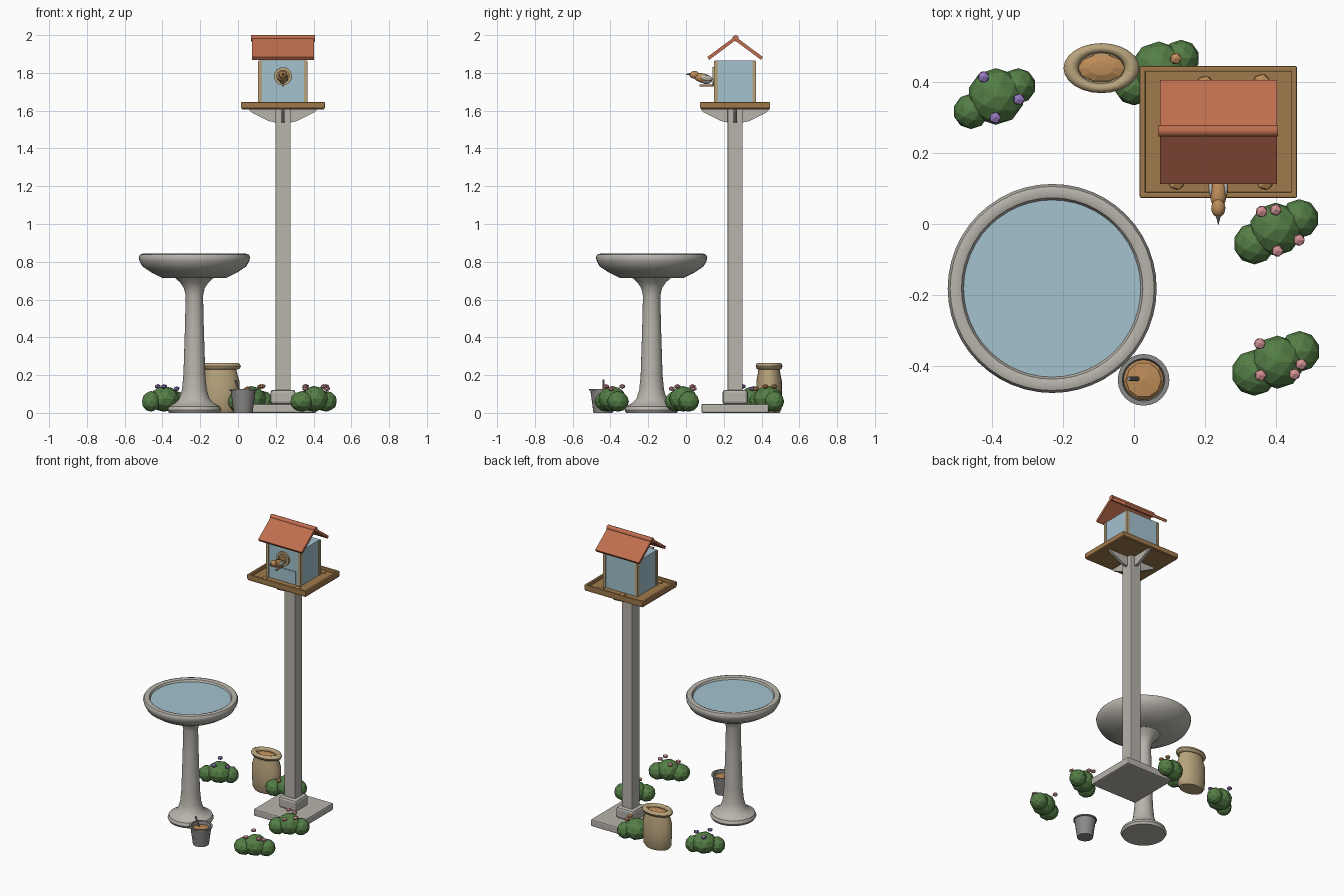
import bpy, bmesh, math
from mathutils import Vector, Matrix

if "Cube" in bpy.data.objects:
    bpy.data.objects.remove(bpy.data.objects["Cube"])


def lin(c):
    return c / 12.92 if c <= 0.04045 else ((c + 0.055) / 1.055) ** 2.4


def material(name, r, g, b):
    m = bpy.data.materials.new(name)
    m.diffuse_color = (lin(r / 255), lin(g / 255), lin(b / 255), 1)
    m.use_nodes = True
    m.node_tree.nodes["Principled BSDF"].inputs["Base Color"].default_value = m.diffuse_color
    return m


STONE = material("stone_grey", 184, 180, 172)
METAL = material("bucket_grey", 140, 138, 136)
BLUE = material("pale_blue", 163, 194, 207)
ROOF = material("terracotta", 192, 110, 79)
WOOD = material("brown_wood", 160, 122, 76)
SACK = material("sack_tan", 184, 163, 124)
LEAF = material("leaf_green", 84, 126, 70)
PURPLE = material("purple_petal", 150, 122, 190)
PINK = material("pink_petal", 210, 146, 148)
SEED = material("seed_tan", 188, 140, 88)


def finish(name, bm, mat, smooth=None, bevel=0):
    bmesh.ops.recalc_face_normals(bm, faces=bm.faces)
    me = bpy.data.meshes.new(name)
    bm.to_mesh(me)
    bm.free()
    ob = bpy.data.objects.new(name, me)
    bpy.context.collection.objects.link(ob)
    me.materials.append(mat)
    if bevel:
        mod = ob.modifiers.new("bevel", 'BEVEL')
        mod.width, mod.segments = bevel, 2
    if smooth:
        bpy.ops.object.select_all(action='DESELECT')
        ob.select_set(True)
        bpy.context.view_layer.objects.active = ob
        bpy.ops.object.shade_smooth_by_angle(angle=math.radians(smooth))
    return ob


def box(name, lo, hi, mat, bevel=0):
    lo, hi = Vector(lo), Vector(hi)
    bm = bmesh.new()
    bmesh.ops.create_cube(bm, size=1, matrix=Matrix.Translation((lo + hi) / 2)
                          @ Matrix.Diagonal((*(hi - lo), 1)))
    return finish(name, bm, mat, bevel=bevel)


def lathe(name, center, profile, mat, segs=40, sy=1, smooth=40, rot=None):
    """Rings of (radius, height); sy squashes the rings, zero radius closes an end."""
    bm = bmesh.new()
    rings = []
    for r, z in profile:
        n = 1 if r == 0 else segs
        rings.append([bm.verts.new((r * math.cos(t * math.tau / segs),
                                    r * sy * math.sin(t * math.tau / segs), z)) for t in range(n)])
    for a, b in zip(rings, rings[1:]):
        for i in range(segs):
            j = (i + 1) % segs
            quad = [a[i % len(a)], a[j % len(a)], b[j % len(b)], b[i % len(b)]]
            bm.faces.new(list(dict.fromkeys(quad)))
    m = Matrix.Translation(center) @ (rot or Matrix())
    bmesh.ops.transform(bm, matrix=m, verts=bm.verts)
    return finish(name, bm, mat, smooth)


def blob(name, center, radii, mat, sub=2, smooth=None, rot=None):
    bm = bmesh.new()
    bmesh.ops.create_icosphere(bm, subdivisions=sub, radius=1, matrix=Matrix.Translation(center)
                               @ (rot or Matrix()) @ Matrix.Diagonal((*radii, 1)))
    return finish(name, bm, mat, smooth)


def prism(name, outline, axis, lo, hi, mat):
    """Extrude an outline of (u, z) along x or y."""
    bm = bmesh.new()
    put = (lambda u, z, d: (d, u, z)) if axis == 'x' else (lambda u, z, d: (u, d, z))
    face = bm.faces.new([bm.verts.new(put(u, z, lo)) for u, z in outline])
    ext = bmesh.ops.extrude_face_region(bm, geom=[face])
    bmesh.ops.translate(bm, vec=put(0, 0, hi - lo),
                        verts=[v for v in ext['geom'] if isinstance(v, bmesh.types.BMVert)])
    return finish(name, bm, mat)


# Bird bath
BATH = (-0.231, -0.182, 0)
lathe("bath_pedestal", BATH, [(0, 0), (.135, 0), (.143, .015), (.135, .035), (.105, .05), (.08, .075),
      (.066, .12), (.058, .2), (.05, .45), (.046, .62), (.055, .66), (.075, .69), (.108, .72), (0, .72)], STONE)
lathe("bath_bowl", BATH, [(0, .715), (.17, .715), (.23, .745), (.275, .775), (.291, .805), (.295, .825),
      (.288, .838), (.272, .843), (.256, .837), (.248, .82), (0, .8)], STONE, 48)
lathe("bath_water", BATH, [(0, .815), (.25, .815), (.25, .824), (0, .824)], BLUE, 48)

# Post, footing and tray brackets
CX, CY = .238, .26
box("footing", (CX - .178, CY - .178, 0), (CX + .178, CY + .178, .048), STONE, .008)
box("post_collar", (CX - .067, CY - .067, .045), (CX + .067, CY + .067, .122), STONE, .015)
box("post", (CX - .04, CY - .04, .1), (CX + .04, CY + .04, 1.607), STONE, .004)
for axis, u, d in (('y', CX, CY), ('x', CY, CX)):
    for s in (-1, 1):
        prism("tray_bracket", [(u + s * .03, 1.605), (u + s * .18, 1.605), (u + s * .165, 1.59),
              (u + s * .075, 1.545), (u + s * .03, 1.535)], axis, d - .009, d + .009, STONE)

# Feeding tray with raised rim
TX, TY = .222, .186
box("tray_floor", (CX - TX + .005, CY - TY + .005, 1.605), (CX + TX - .005, CY + TY - .005, 1.625), WOOD)
for s in (-1, 1):
    x, y = CX + s * (TX - .008), CY + s * (TY - .008)
    box("tray_rim_side", (x - .008, CY - TY, 1.612), (x + .008, CY + TY, 1.645), WOOD, .004)
    box("tray_rim_end", (CX - TX, y - .008, 1.612), (CX + TX, y + .008, 1.645), WOOD, .004)
for x, y in ((.36, .405), (.37, .115), (.12, .115), (.2, .4)):
    blob("seed_pile", (x, y, 1.627), (.025, .02, .014), SEED, 1)

# House walls, corner trim and front panel
HX, HY = .127, .107
box("house_walls", (CX - HX, CY - HY, 1.62), (CX + HX, CY + HY, 1.865), BLUE)
for sx in (-1, 1):
    for sy in (-1, 1):
        x, y = CX + sx * (HX - .006), CY + sy * (HY - .006)
        box("corner_trim", (x - .01, y - .01, 1.62), (x + .01, y + .01, 1.863), SACK)
F = CY - HY
box("front_panel", (CX - .093, F - .005, 1.63), (CX + .093, F + .002, 1.717), BLUE)
TO_FRONT = Matrix.Rotation(math.pi / 2, 4, 'X')
lathe("entrance_ring", (CX, F, 1.782), [(.032, -.002), (.048, -.002), (.048, .012), (.032, .012),
      (.032, -.002)], SACK, 24, rot=TO_FRONT)
lathe("entrance_hole", (CX, F, 1.782), [(0, -.002), (.033, -.002), (.033, .004), (0, .004)],
      WOOD, 24, rot=TO_FRONT)
lathe("perch", (CX, F, 1.733), [(0, 0), (.006, 0), (.006, .082), (0, .082)], WOOD, 10, rot=TO_FRONT)

# Roof slabs and ridge cap
for s in (-1, 1):
    prism("roof_slab", [(CY, 1.993), (CY + s * .147, 1.884), (CY + s * .137, 1.869), (CY, 1.971)],
          'x', CX - .165, CX + .165, ROOF)
lathe("ridge_cap", (CX - .169, CY + .003, 1.983), [(0, 0), (.017, 0), (.017, .338), (0, .338)], ROOF, 10,
      rot=Matrix.Rotation(math.pi / 2, 4, 'Y'))

# Bird on the perch
TILT = Matrix.Rotation(math.radians(-12), 4, 'X')
blob("bird_body", (CX, .09, 1.772), (.024, .05, .025), SEED, 3, 60, TILT)
blob("bird_head", (CX, .045, 1.79), (.02, .026, .021), SEED, 3, 60)
for s in (-1, 1):
    blob("bird_wing", (CX + s * .021, .108, 1.773), (.007, .033, .016), STONE, 2, 60, TILT)
blob("bird_breast", (CX, .1, 1.762), (.021, .038, .02), STONE, 2, 60, TILT)
lathe("bird_beak", (CX, .022, 1.793), [(0, -.002), (.007, 0), (0, .026)], METAL, 8, rot=TO_FRONT)

# Seed sack
SK = (-.092, .44, 0)
lathe("sack_body", SK, [(0, 0), (.082, 0), (.096, .02), (.1, .1), (.099, .17), (.086, .215), (.083, .235),
      (.083, .245), (0, .24)], SACK, 24, .68)
lathe("sack_rolled_rim", SK, [(.086 + .021 * math.cos(a * math.pi / 4), .247 + .018 * math.sin(a * math.pi / 4))
      for a in range(9)], SACK, 24, .66, 60)
lathe("sack_seed", SK, [(.072, .235), (.066, .247), (.035, .256), (0, .258)], SEED, 10, .58, None)

# Bucket of seed with scoop handle
BK = (.027, -.44, 0)
lathe("bucket", BK, [(0, 0), (.05, 0), (.066, .118), (.073, .118), (.073, .127), (.06, .127),
      (.056, .1), (0, .1)], METAL, 24)
lathe("bucket_seed", BK, [(.06, .1), (.05, .11), (0, .115)], SEED, 10, 1, None)
lathe("scoop_handle", (.015, -.437, .1), [(0, 0), (.006, 0), (.006, .08), (0, .08)], METAL, 8,
      rot=Matrix.Rotation(math.radians(-22), 4, 'Y'))

# Flowering bushes: lobes (x, y, radius), blossoms (x, y)
BUSHES = [
    (PURPLE, [(-.46, .318, .05), (-.39, .36, .08), (-.327, .39, .05)],
     [(-.425, .415), (-.325, .352), (-.392, .3)]),
    (PINK, [(.34, -.055, .059), (.4, -.015, .075), (.467, .015, .055)],
     [(.36, .035), (.4, .04), (.466, -.045), (.405, -.076)]),
    (PINK, [(.34, -.42, .065), (.405, -.39, .075), (.467, -.36, .058)],
     [(.355, -.338), (.357, -.427), (.453, -.424), (.472, -.396)]),
    (SEED, [(.0, .39, .055), (.07, .435, .08), (.133, .468, .052)],
     [(.118, .467), (.05, .37), (.13, .42)]),
]
for petal, lobes, blossoms in BUSHES:
    for i, (x, y, r) in enumerate(lobes):
        h = .068 if i == 1 else .055
        blob("bush_lobe", (x, y, h + .006), (r, r, h), LEAF)
    for i, (x, y) in enumerate(blossoms):
        blob("blossom", (x, y, .14 - .012 * (i % 2)), (.018, .018, .013), petal, 1)
